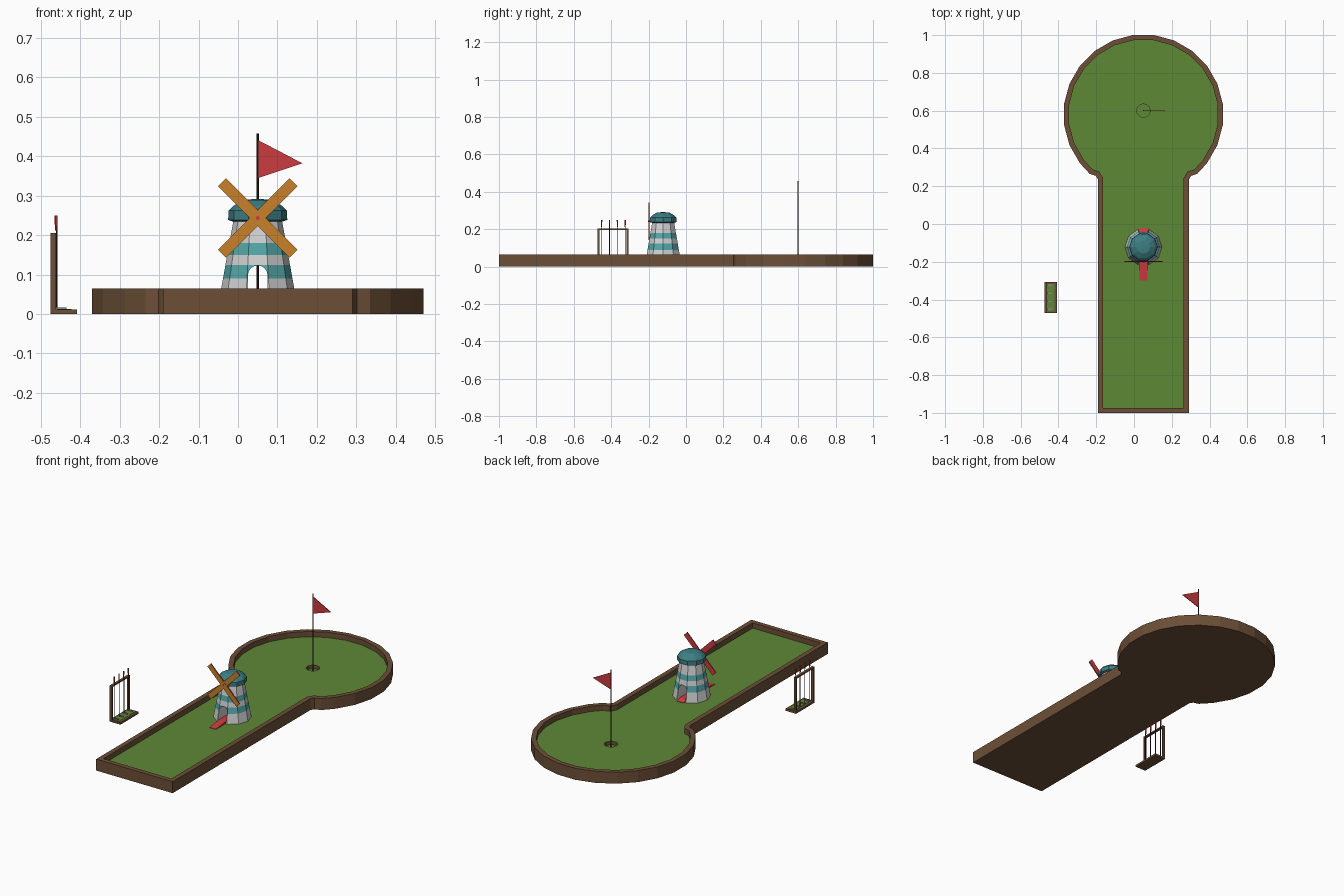
import bpy, bmesh
from math import sin, cos, pi, radians
from mathutils import Vector, Matrix

cube = bpy.data.objects.get("Cube")
if cube:
    bpy.data.objects.remove(cube)


def material(name, r, g, b):
    m = bpy.data.materials.new(name)
    m.use_nodes = True
    m.diffuse_color = (r, g, b, 1)
    m.node_tree.nodes["Principled BSDF"].inputs["Base Color"].default_value = (r, g, b, 1)
    return m


GREEN = material("turf_green", .11, .25, .036)
BROWN = material("wood_brown", .15, .078, .038)
DARK = material("dark_brown", .03, .016, .012)
WHITE = material("off_white", .64, .64, .64)
AQUA = material("light_teal", .09, .39, .4)
TEAL = material("dark_teal", .045, .21, .225)
RED = material("red", .6, .045, .05)
ORANGE = material("orange", .58, .22, .024)
GREY = material("metal_grey", .25, .25, .26)


def loft(name, rings, mats, rule=None):
    """Skin equal-length rings and close both ends."""
    bm = bmesh.new()
    rows = [[bm.verts.new(p) for p in ring] for ring in rings]
    n = len(rows[0])
    for a, b in zip(rows, rows[1:]):
        for i in range(n):
            j = (i + 1) % n
            bm.faces.new((a[i], a[j], b[j], b[i]))
    bm.faces.new(rows[0][::-1])
    bm.faces.new(rows[-1])
    bmesh.ops.recalc_face_normals(bm, faces=bm.faces)
    bm.normal_update()
    if rule:
        for f in bm.faces:
            f.material_index = rule(f)
    me = bpy.data.meshes.new(name)
    bm.to_mesh(me)
    bm.free()
    for m in mats:
        me.materials.append(m)
    ob = bpy.data.objects.new(name, me)
    bpy.context.collection.objects.link(ob)
    return ob


def lathe(name, x, y, profile, sides, mats, rule=None):
    rings = [[(x + r * cos(2 * pi * i / sides), y + r * sin(2 * pi * i / sides), z)
              for i in range(sides)] for r, z in profile]
    return loft(name, rings, mats, rule)


def box(name, x0, x1, y0, y1, z0, z1, mat):
    ring = [(x0, y0), (x1, y0), (x1, y1), (x0, y1)]
    return loft(name, [[(x, y, z) for x, y in ring] for z in (z0, z1)], [mat])


def plate_xz(name, pts, y0, y1, mats, rule=None):
    return loft(name, [[(x, y, z) for x, z in pts] for y in (y0, y1)], mats, rule)


def cut(ob, cutter):
    mod = ob.modifiers.new("cut", "BOOLEAN")
    mod.operation = "DIFFERENCE"
    mod.solver = "EXACT"
    mod.object = cutter
    bpy.context.view_layer.objects.active = ob
    bpy.ops.object.modifier_apply(modifier=mod.name)
    bpy.data.objects.remove(cutter)


def inset(pts, d):
    """Mitred inward offset of a counter-clockwise outline."""
    out = []
    for i, p in enumerate(pts):
        e1 = (p - pts[i - 1]).normalized()
        e2 = (pts[(i + 1) % len(pts)] - p).normalized()
        n1, n2 = Vector((-e1.y, e1.x)), Vector((-e2.y, e2.x))
        out.append(p + (n1 + n2) * d / (1 + n1.dot(n2)))
    return out


CX, FLOOR, RIM = .05, .035, .065

# Course: straight lane, small neck, round green with a raised wooden rim
neck = [(.24, -1), (.24, .235), (.252, .255), (.284, .265)]
arc = [(.424 * cos(radians(a)), .58 + .424 * sin(radians(a)))
       for a in [-37.5 + 15 * k for k in range(18)]]
half = neck + arc + [(-x, y) for x, y in reversed(neck)]
outer = [Vector((CX + x, y)) for x, y in half]
inner = inset(outer, .027)
course = loft("course",
              [[(p.x, p.y, z) for p in ring] for ring, z in
               ((outer, 0), (outer, RIM), (inner, RIM), (inner, FLOOR))],
              [BROWN, GREEN],
              lambda f: int(f.normal.z > .9 and f.calc_center_median().z < .05))
HY = .6
cut(course, lathe("hole_cutter", CX, HY, [(.035, .014), (.035, .1)], 20, [BROWN, GREEN],
                  lambda f: int(abs(f.normal.z) > .9)))

# Flag
lathe("flag_pole", CX, HY, [(.0027, .013), (.0027, .457)], 8, [DARK])
plate_xz("flag", [(CX + .002, .345), (CX + .113, .382), (CX + .002, .44)],
         HY - .002, HY + .002, [RED])

# Windmill tower with painted bands and an arched tunnel
MY = -.122
levels = [FLOOR - .003, .09, .124, .15, .18, .24]
tower = lathe("windmill_tower", CX, MY, [(.0925 - .18 * (z - RIM), z) for z in levels], 10,
              [WHITE, AQUA],
              lambda f: int(abs(f.normal.z) < .9 and
                            any(a < f.calc_center_median().z < b
                                for a, b in ((.09, .124), (.15, .18)))))
arch = [(CX + .025, 0), *[(CX + .025 * cos(pi * k / 8), .098 + .025 * sin(pi * k / 8))
                          for k in range(9)], (CX - .025, 0)]
cut(tower, plate_xz("tunnel_cutter", arch, MY - .2, MY + .2, [WHITE, AQUA]))
lathe("windmill_cap", CX, MY,
      [(.062, .234), (.075, .238), (.074, .262), (.062, .274), (.036, .289), (.012, .291)],
      10, [TEAL])

# Sails: two crossed bars, orange in front and red elsewhere
HZ, SY = .243, -.198
for k, name in ((1, "sail_rising"), (-1, "sail_falling")):
    turn = Matrix.Rotation(k * pi / 4, 2)
    bar = [turn @ Vector(p) for p in
           ((-.128, -.0145), (.128, -.0145), (.128, .0145), (-.128, .0145))]
    plate_xz(name, [(CX + p.x, HZ + p.y) for p in bar], SY - .003 + .0004 * k, SY + .003,
             [RED, ORANGE], lambda f: int(f.normal.y < -.5))
axle = [(CX + .005 * cos(pi * k / 5), HZ + .005 * sin(pi * k / 5)) for k in range(10)]
plate_xz("sail_axle", axle, SY - .006, MY - .05, [RED])

# Red ramp running through the tunnel
ramp = [(-.3, FLOOR - .002), (-.3, FLOOR + .002), (-.21, FLOOR + .012),
        (-.05, FLOOR + .012), (-.02, FLOOR + .002), (-.02, FLOOR - .002)]
loft("tunnel_ramp", [[(CX + s * .021, y, z) for y, z in ramp] for s in (-1, 1)], [RED])

# Putter rack
X0, Y0, Y1 = -.475, -.472, -.308
box("rack_base", X0, -.408, Y0, Y1, 0, .011, BROWN)
box("rack_turf", -.46, -.422, Y0 + .009, Y1 - .009, .01, .0125, GREEN)
for name, y in (("rack_right_post", Y0), ("rack_left_post", Y1 - .009)):
    box(name, X0, X0 + .014, y, y + .009, .01, .205, BROWN)
box("rack_top_bar", X0, X0 + .014, Y0, Y1, .197, .205, BROWN)

# Putters leaning on the rack
for i in range(4):
    y = -.451 + .042 * i
    lathe(f"putter_shaft_{i + 1}", -.459, y, [(.0018, .012), (.0018, .22)], 6, [DARK])
    lathe(f"putter_grip_{i + 1}", -.461, y, [(.003, .212), (.004, .25)], 6, [RED])
    box(f"putter_head_{i + 1}", -.461, -.435, y - .004, y + .004, .0125, .017, GREY)
